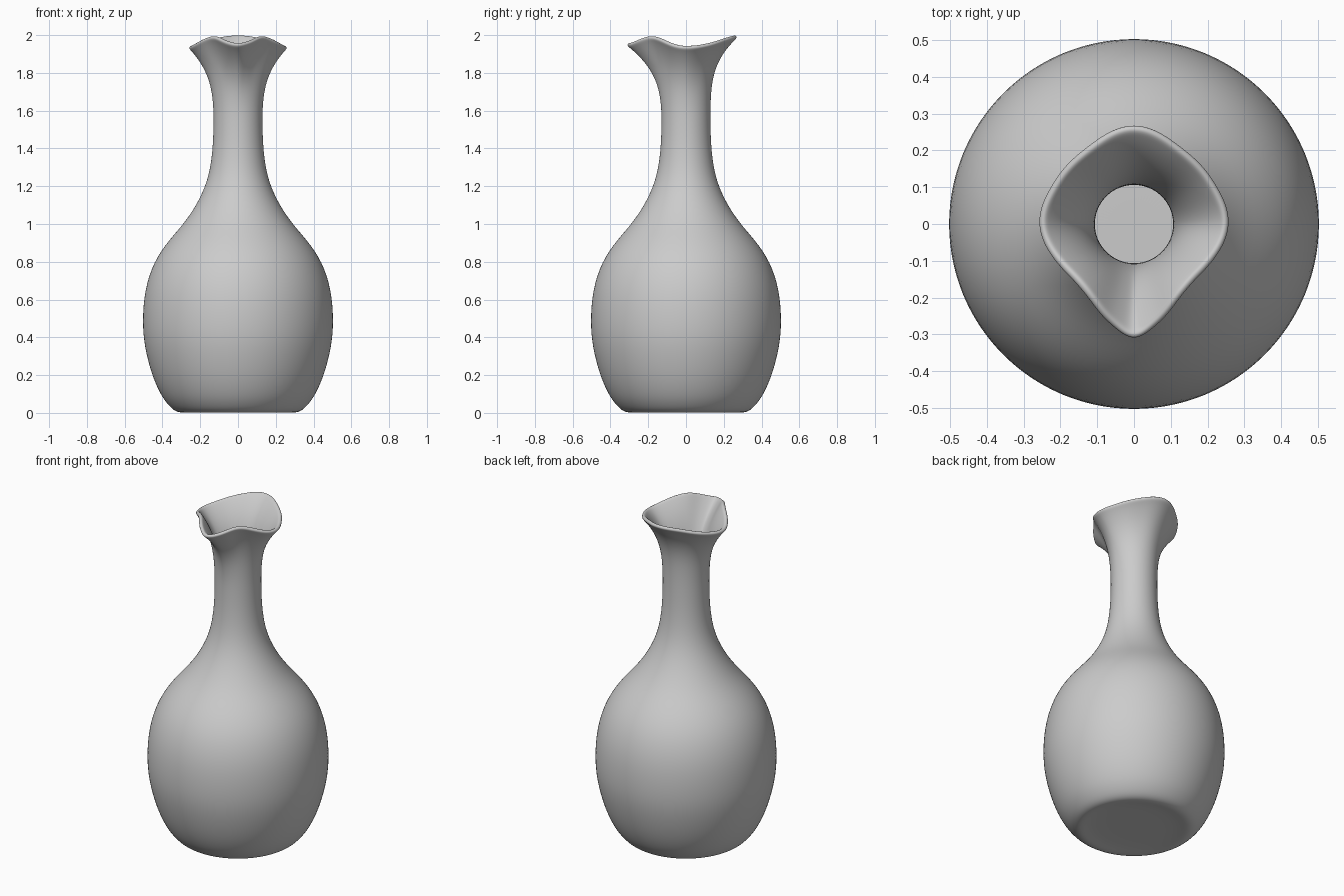
import bpy, bmesh, math

cube = bpy.data.objects.get("Cube")
if cube:
    bpy.data.objects.remove(cube)

SEGMENTS = 64
NECK_R, NECK_Z = 0.129, 1.54

# Body profile from the hollowed base up to the straight neck: (radius, height)
BODY = [(0.10, 0.012), (0.22, 0.011), (0.27, 0.005), (0.305, 0.0), (0.34, 0.012),
        (0.377, 0.05), (0.412, 0.1), (0.457, 0.2), (0.496, 0.35), (0.507, 0.48),
        (0.496, 0.65), (0.447, 0.8), (0.37, 0.91), (0.288, 1.0), (0.22, 1.1),
        (0.172, 1.2), (0.145, 1.3), (0.132, 1.42), (NECK_R, NECK_Z)]

# Rim radius and height by angle in degrees away from the pouring lip
RIM_RADIUS = [(0, 0.318), (12, 0.289), (31, 0.243), (45, 0.23), (59, 0.236),
              (90, 0.263), (118, 0.251), (148, 0.25), (180, 0.274)]
RIM_HEIGHT = [(0, 1.945), (35, 1.987), (90, 1.932), (180, 1.987)]


def smooth_lookup(keys, a, flat=False):
    """Cubic interpolation through keys, mirrored at both ends."""
    ks = [(-keys[1][0], keys[1][1])] + keys + [(360 - keys[-2][0], keys[-2][1])]
    for i in range(1, len(ks) - 2):
        (x0, y0), (x1, y1), (x2, y2), (x3, y3) = ks[i - 1:i + 3]
        if a <= x2:
            h = x2 - x1
            t = (a - x1) / h
            m1 = 0 if flat else (y2 - y0) / (x2 - x0) * h
            m2 = 0 if flat else (y3 - y1) / (x3 - x1) * h
            return (y1 + m1 * t + (3 * (y2 - y1) - 2 * m1 - m2) * t ** 2
                    + (2 * (y1 - y2) + m1 + m2) * t ** 3)
    return keys[-1][1]


# Rings of vertices: round body, then a flare blending into the shaped rim
bm = bmesh.new()
angles = [math.tau * i / SEGMENTS for i in range(SEGMENTS)]


def add_ring(shape):
    ring = []
    for a in angles:
        r, z = shape(math.degrees(min(a, math.tau - a)))
        ring.append(bm.verts.new((r * math.sin(a), -r * math.cos(a), z)))
    return ring


def flare(s):
    def shape(deg):
        r, z = smooth_lookup(RIM_RADIUS, deg), smooth_lookup(RIM_HEIGHT, deg, True)
        curl = 2.9 + 0.7 * max(0, -math.cos(math.radians(deg)))
        return NECK_R + (r - NECK_R) * s ** curl, NECK_Z + (z - NECK_Z) * s
    return shape


rings = [add_ring(lambda deg, p=p: p) for p in BODY]
rings += [add_ring(flare(s)) for s in (0.2, 0.4, 0.55, 0.68, 0.8, 0.9, 0.96, 1)]
for low, high in zip(rings, rings[1:]):
    for i in range(SEGMENTS):
        j = (i + 1) % SEGMENTS
        bm.faces.new((low[i], low[j], high[j], high[i]))

# Close the base with a fan
centre = bm.verts.new((0, 0, BODY[0][1]))
for i in range(SEGMENTS):
    bm.faces.new((centre, rings[0][(i + 1) % SEGMENTS], rings[0][i]))

mesh = bpy.data.meshes.new("carafe")
bm.to_mesh(mesh)
bm.free()
carafe = bpy.data.objects.new("carafe", mesh)
bpy.context.collection.objects.link(carafe)

# Glazed clay colour
clay = bpy.data.materials.new("light grey")
clay.use_nodes = True
colour = (0.6, 0.6, 0.6, 1)
clay.diffuse_color = colour
clay.node_tree.nodes["Principled BSDF"].inputs["Base Color"].default_value = colour
mesh.materials.append(clay)

# Wall thickness (inwards) and rounded rim
wall = carafe.modifiers.new("wall", 'SOLIDIFY')
wall.thickness = 0.023
wall.offset = -1
rounding = carafe.modifiers.new("rounding", 'SUBSURF')
rounding.levels = rounding.render_levels = 2

bpy.context.view_layer.objects.active = carafe
carafe.select_set(True)
bpy.ops.object.shade_smooth()
